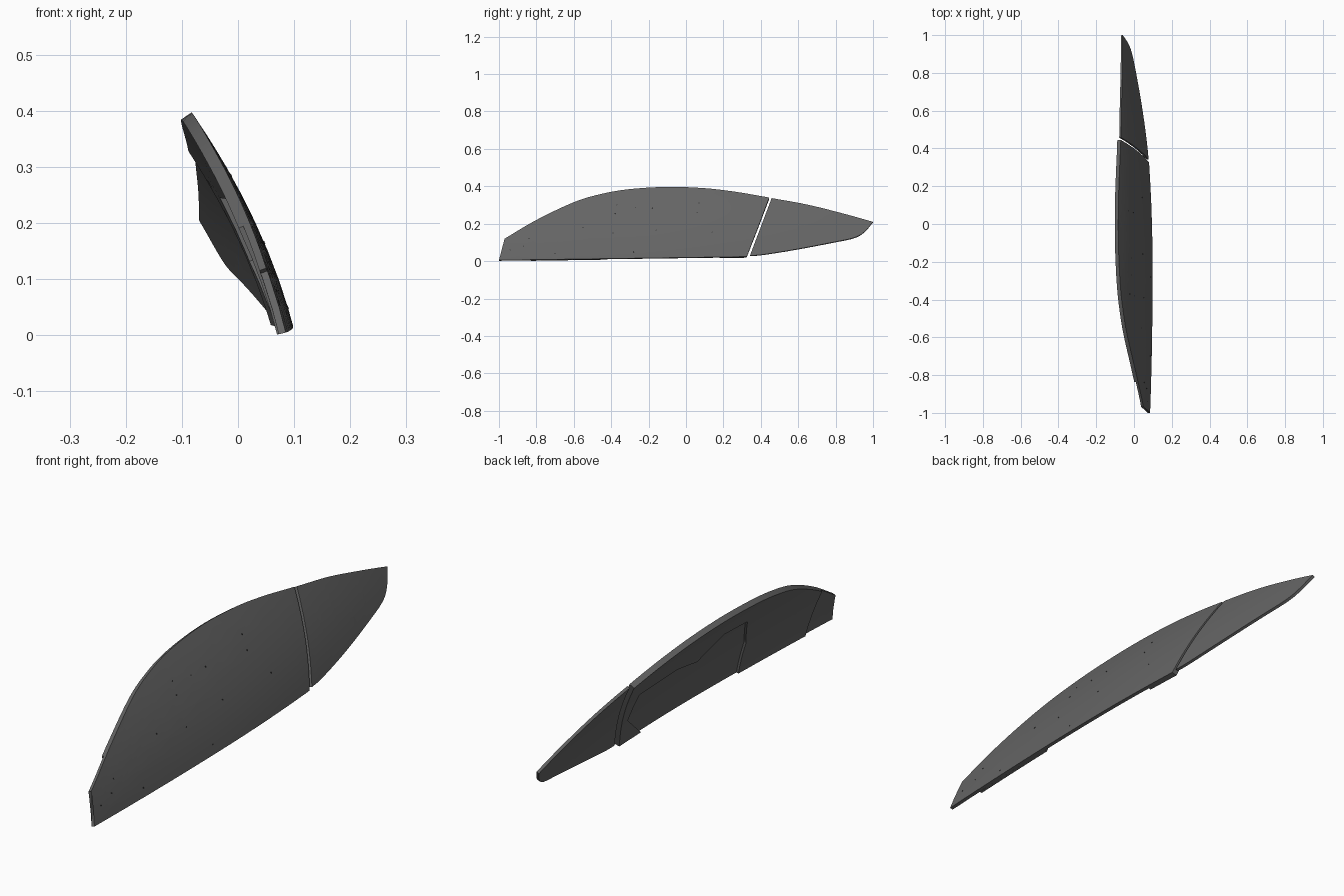
import bpy, bmesh, math
from mathutils import Vector

if "Cube" in bpy.data.objects:
    bpy.data.objects.remove(bpy.data.objects["Cube"])

dark = bpy.data.materials.new("dark_grey")
dark.diffuse_color = (0.13, 0.13, 0.13, 1)
dark.use_nodes = True
dark.node_tree.nodes["Principled BSDF"].inputs["Base Color"].default_value = dark.diffuse_color
black = bpy.data.materials.new("black")
black.diffuse_color = (0.03, 0.03, 0.03, 1)
black.use_nodes = True
black.node_tree.nodes["Principled BSDF"].inputs["Base Color"].default_value = black.diffuse_color


def surf(y, z):
    """Doubly curved outer surface: x as a function of y and z."""
    d, h = y + 0.2, z - 0.01
    return 0.1 - 0.256 * h - 0.554 * h * h - (0.06 if d > 0 else 0.025) * d * d


def normal(y, z):
    e = 0.001
    fy = (surf(y + e, z) - surf(y - e, z)) / (2 * e)
    fz = (surf(y, z + e) - surf(y, z - e)) / (2 * e)
    return Vector((1, -fy, -fz)).normalized()


def smooth(pts, n=5):
    """Catmull-Rom curve through the points."""
    p = [Vector(q) for q in pts]
    p = [2 * p[0] - p[1]] + p + [2 * p[-1] - p[-2]]
    out = []
    for i in range(1, len(p) - 2):
        a, b, c, d = p[i - 1:i + 3]
        for k in range(n):
            t = k / n
            out.append(0.5 * (2 * b + (c - a) * t + (2 * a - 5 * b + 4 * c - d) * t * t
                              + (3 * b - a - 3 * c + d) * t ** 3))
    return [tuple(v) for v in out] + [tuple(pts[-1])]


def finish(name, bm, mat):
    bmesh.ops.recalc_face_normals(bm, faces=bm.faces[:])
    me = bpy.data.meshes.new(name)
    bm.to_mesh(me)
    bm.free()
    me.materials.append(mat)
    ob = bpy.data.objects.new(name, me)
    bpy.context.collection.objects.link(ob)
    bpy.ops.object.select_all(action='DESELECT')
    ob.select_set(True)
    bpy.context.view_layer.objects.active = ob
    bpy.ops.object.shade_smooth_by_angle(angle=math.radians(30))
    return ob


def shell(name, outline, d0, d1):
    """Curved plate with a (y, z) outline, between two depths below the surface."""
    bm = bmesh.new()
    face = bm.faces.new([bm.verts.new((0, y, z)) for y, z in outline])
    bmesh.ops.triangulate(bm, faces=[face])
    cuts = [((0, -1 + 0.1 * i, 0), (0, 1, 0)) for i in range(1, 20)]
    cuts += [((0, 0, 0.05 * i), (0, 0, 1)) for i in range(1, 8)]
    for co, no in cuts:
        bmesh.ops.bisect_plane(bm, geom=bm.verts[:] + bm.edges[:] + bm.faces[:],
                               dist=1e-5, plane_co=co, plane_no=no)
    front = bm.verts[:]
    r = bmesh.ops.extrude_face_region(bm, geom=bm.faces[:], use_keep_orig=True)
    back = [g for g in r["geom"] if isinstance(g, bmesh.types.BMVert)]
    back_set = set(back)
    for v in bm.verts:
        y, z = v.co.y, v.co.z
        depth = d1 if v in back_set else d0
        v.co = Vector((surf(y, z), y, z)) - normal(y, z) * depth
    return finish(name, bm, dark)


# Main panel with a notched front edge and arched top
top = smooth([(-0.97, 0.12), (-0.8, 0.22), (-0.6, 0.315), (-0.45, 0.36), (-0.3, 0.385),
              (-0.1, 0.397), (0.1, 0.39), (0.27, 0.37), (0.445, 0.34)])
rear = [(0.445, 0.34), (0.385, 0.18), (0.325, 0.024)]
main = [(-1, 0.005), (-0.955, 0.115)] + top + rear[1:]
shell("main_panel", main, 0, 0.013)

# Raised inner frame, leaving a stepped recess open to the lower edge
arch = [p for p in top if p[0] > -0.86]
frame = arch + rear[1:] + [(0.18, 0.022), (0.33, 0.14), (0.33, 0.255), (0.08, 0.253),
                           (-0.07, 0.22), (-0.18, 0.296), (-0.33, 0.287),
                           (-0.41, 0.156), (-0.43, 0.0133), (-0.83, 0.007)]
shell("inner_frame", frame, 0.0129, 0.022)

# Rear panel tapering to a point
tail_top = smooth([(0.458, 0.337), (0.65, 0.302), (0.85, 0.252), (1.0, 0.21)])
tail_low = smooth([(1.0, 0.21), (0.955, 0.158), (0.9, 0.126), (0.78, 0.1),
                   (0.58, 0.062), (0.41, 0.035), (0.342, 0.03)])
shell("rear_panel", tail_top + tail_low[1:], 0, 0.011)

# Small fastener heads flush with the outer face
bm = bmesh.new()
for y, z in [(-.37, .3), (-.38, .255), (-.27, .285), (-.18, .285), (-.16, .165),
             (-.39, .15), (-.55, .18), (-.28, .05), (-.7, .04), (-.84, .12),
             (-.87, .08), (-.94, .06), (.07, .31), (.06, .26), (.14, .155)]:
    n = normal(y, z)
    m = n.to_track_quat('Z', 'Y').to_matrix().to_4x4()
    m.translation = Vector((surf(y, z), y, z))
    bmesh.ops.create_cone(bm, cap_ends=True, segments=8, radius1=0.003, radius2=0.003,
                          depth=0.002, matrix=m)
finish("fasteners", bm, black)
